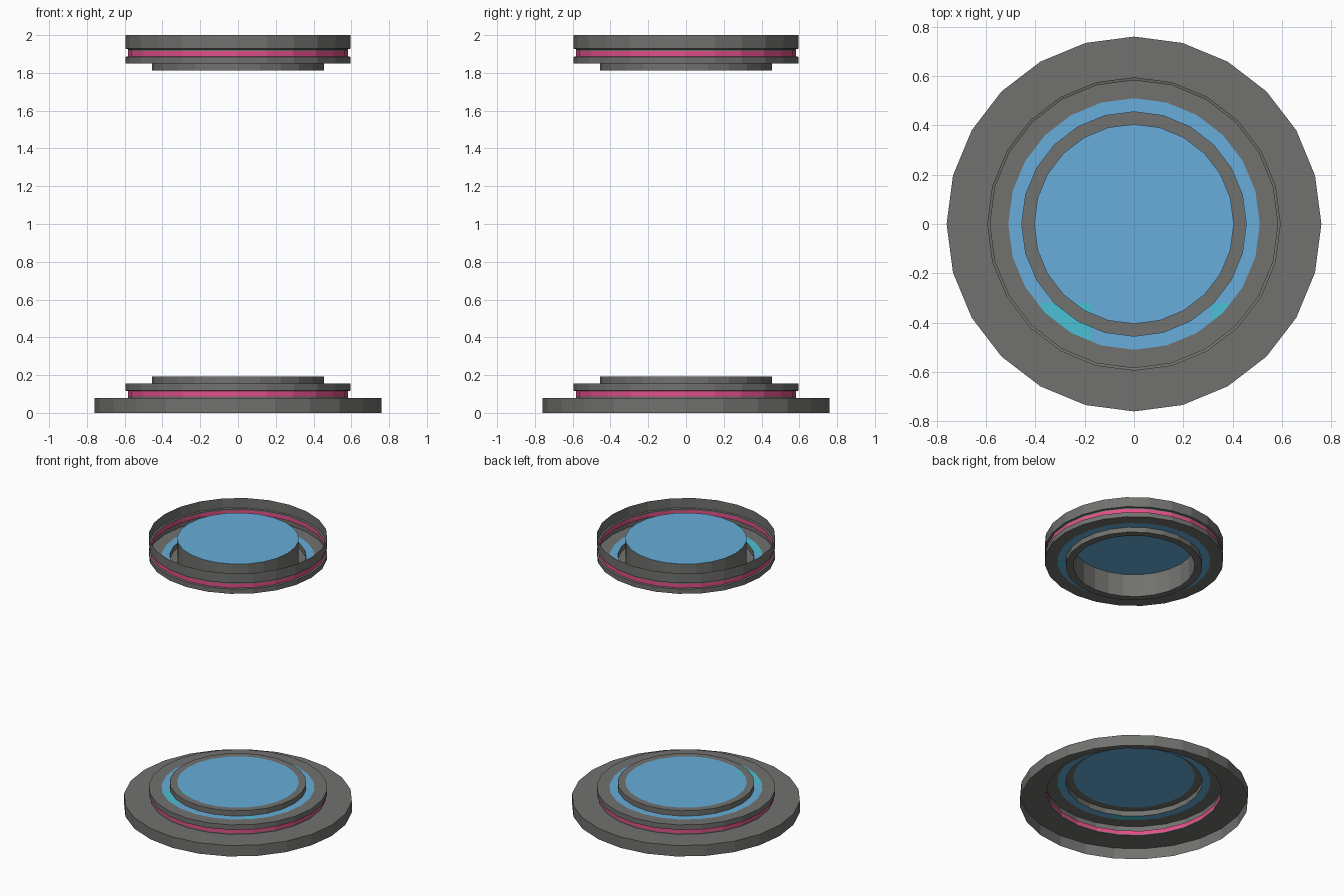
import bpy, bmesh, math

if "Cube" in bpy.data.objects:
    bpy.data.objects.remove(bpy.data.objects["Cube"])

SIDES = 24


def material(name, rgb):
    m = bpy.data.materials.new(name)
    m.diffuse_color = (*rgb, 1)
    m.use_nodes = True
    m.node_tree.nodes["Principled BSDF"].inputs["Base Color"].default_value = m.diffuse_color
    return m


MATS = [material("dark grey metal", (0.165, 0.170, 0.158)),
        material("glow pink", (0.76, 0.08, 0.25)),
        material("light blue", (0.135, 0.42, 0.70)),
        material("cyan", (0.07, 0.53, 0.66))]
GREY, PINK, BLUE, CYAN = range(4)


def lathe(name, start, steps):
    """Spin a profile; each step is (radius, z, colour of the band leading to it)."""
    bm = bmesh.new()

    def ring(r, z):
        return [bm.verts.new((r * math.cos(2 * math.pi * i / SIDES),
                              r * math.sin(2 * math.pi * i / SIDES), z))
                for i in range(SIDES)]

    prev = ring(*start)
    for r, z, colour in steps:
        if r == 0:                      # flat cap
            bm.faces.new(prev).material_index = colour
            break
        cur = ring(r, z)
        for i in range(SIDES):
            j = (i + 1) % SIDES
            f = bm.faces.new((prev[i], prev[j], cur[j], cur[i]))
            f.material_index = colour
        prev = cur

    # cut the blue panels so their cyan corner patches have straight edges
    for co, no in (((-0.174, 0, 0), (1, 0, 0)), ((0.316, 0, 0), (1, 0, 0)),
                   ((0, -0.32, 0), (0, 1, 0))):
        faces = [f for f in bm.faces if f.material_index == BLUE]
        geom = faces + list({e for f in faces for e in f.edges}) \
                     + list({v for f in faces for v in f.verts})
        bmesh.ops.bisect_plane(bm, geom=geom, plane_co=co, plane_no=no, dist=1e-5)
    for f in bm.faces:
        c = f.calc_center_median()
        if f.material_index == BLUE and c.y < -0.32 and (c.x < -0.174 or c.x > 0.316):
            f.material_index = CYAN

    me = bpy.data.meshes.new(name)
    bm.to_mesh(me)
    bm.free()
    for m in MATS:
        me.materials.append(m)
    ob = bpy.data.objects.new(name, me)
    bpy.context.collection.objects.link(ob)
    return ob


# lower pad: open shell from the flange up to the raised blue disc
lathe("lower_pad", (0.76, 0.0), [
    (0.76, 0.08, GREY),
    (0.583, 0.08, GREY),
    (0.583, 0.087, GREY),
    (0.583, 0.115, PINK),
    (0.595, 0.118, GREY),
    (0.595, 0.155, GREY),
    (0.51, 0.155, GREY),
    (0.455, 0.155, BLUE),
    (0.455, 0.193, GREY),
    (0.405, 0.193, GREY),
    (0, 0.193, BLUE)])

# upper ring: open shell hanging above, from the inner lip out to the rim
lathe("upper_ring", (0.405, 1.813), [
    (0.455, 1.813, GREY),
    (0.455, 1.85, GREY),
    (0.51, 1.85, BLUE),
    (0.595, 1.85, GREY),
    (0.595, 1.885, GREY),
    (0.583, 1.888, GREY),
    (0.583, 1.917, PINK),
    (0.583, 1.925, GREY),
    (0.595, 1.928, GREY),
    (0.595, 2.0, GREY)])

# central drum of the upper ring, open below with a blue lid
lathe("upper_drum", (0.405, 1.813), [
    (0.405, 1.98, GREY),
    (0, 1.98, BLUE)])
